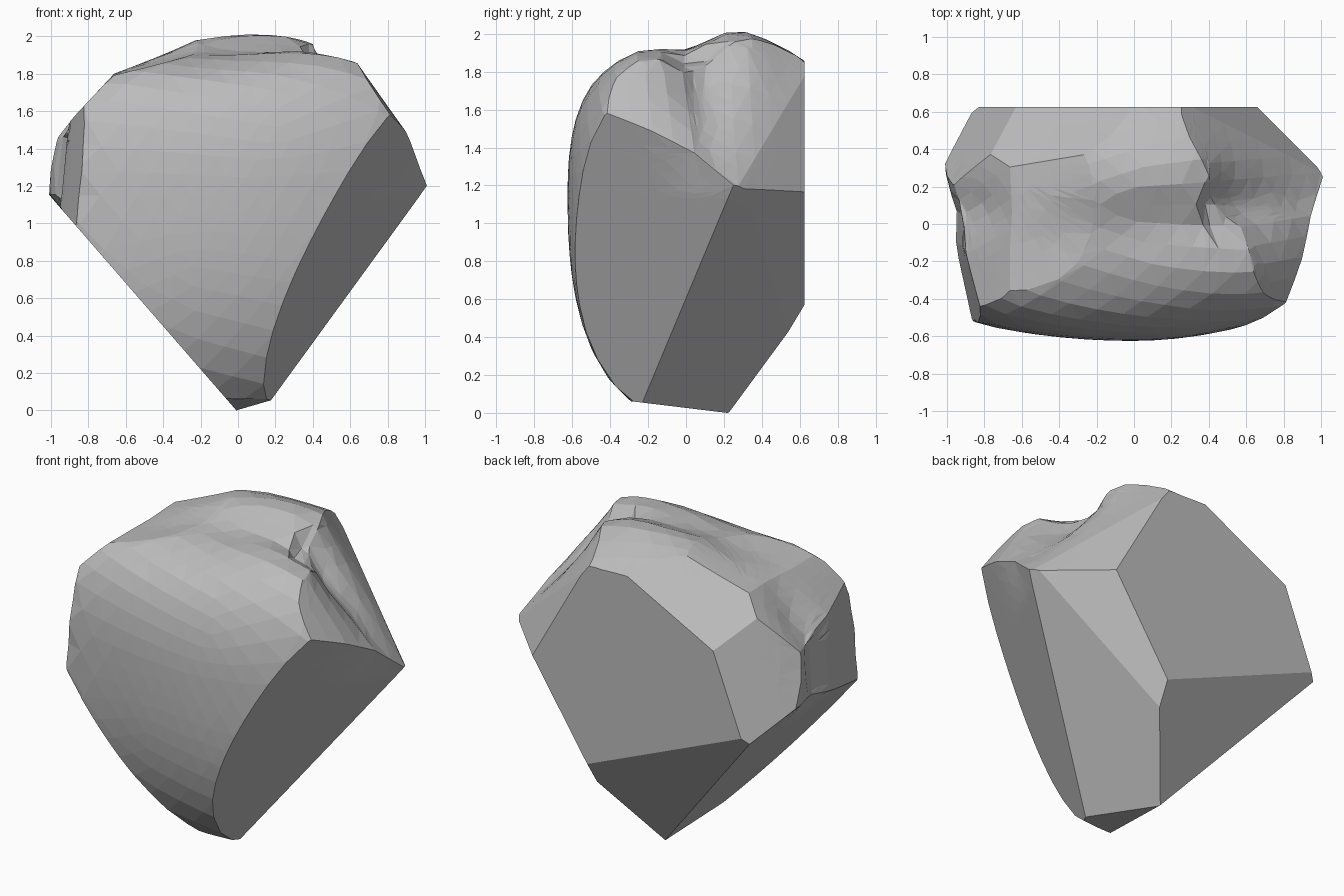
import bpy, bmesh, math
from mathutils import Vector

cube = bpy.data.objects.get("Cube")
if cube:
    bpy.data.objects.remove(cube, do_unlink=True)

stone = bpy.data.materials.new("grey_stone")
stone.use_nodes = True
colour = (0.5, 0.5, 0.5, 1)
stone.diffuse_color = colour
stone.node_tree.nodes["Principled BSDF"].inputs["Base Color"].default_value = colour

CENTRE = Vector((0, 0.1, 1.15))


def norm(values, power):
    return sum(abs(v) ** power for v in values) ** (1 / power)


def body_radius(d):
    # Blend a rounded front outline with a rounded side outline
    x = d.x / (1.1 if d.x > 0 else 1.0)
    y = d.y / (0.76 if d.y > 0 else 0.73)
    z = d.z / (0.87 if d.z > 0 else 1.2)
    across = norm((x, max(z, 0)), 2.5)
    along = norm((y, z), 2.5)
    return 1 / norm((across, along), 12)


def bell(value, middle, width):
    return math.exp(-((value - middle) / width) ** 2)


def ramp(value, start, end):
    return min(1, max(0, (value - start) / (end - start)))


# Rounded boulder body, bowed across the front
bm = bmesh.new()
bmesh.ops.create_icosphere(bm, subdivisions=4, radius=1)
for v in bm.verts:
    d = v.co.normalized()
    p = d * body_radius(d)
    if p.y < 0:
        p.y *= 1 - (0.3 if p.x > 0 else 0.18) * p.x ** 2
    v.co = p + CENTRE

# Broken faces: outward normal and distance from the origin
facets = [
    ((0, 1, 0), 0.62),                  # flat back
    ((-0.755, 0, -0.656), -0.002),      # lower left
    ((0.80, -0.46, -0.39), 0.237),      # lower right, front half
    ((0.74, 0.23, -0.635), 0.05),       # lower right, back half
    ((0.65, 0.63, -0.427), 0.328),      # right back corner
    ((-0.205, 0.846, -0.493), 0.186),   # lower back
    ((0.645, 0.669, 0.367), 1.275),     # upper right back
    ((0.694, 0.46, 0.552), 1.49),       # top right back
    ((0.82, -0.1, 0.57), 1.62),         # upper right
    ((-0.76, 0.58, 0.295), 1.285),      # left back
    ((-0.365, 0.61, 0.705), 1.69),      # upper left back
    ((-0.73, 0, 0.68), 1.70),           # upper left
    ((-0.35, 0, 0.937), 1.915),         # top left
    ((-0.965, -0.235, 0.09), 1.035),    # left side
    ((0, -0.12, -0.99), -0.026),        # underside
]
for normal, distance in facets:
    n = Vector(normal)
    bmesh.ops.bisect_plane(bm, geom=bm.verts[:] + bm.edges[:] + bm.faces[:],
                           dist=1e-5, plane_co=n * distance / n.length_squared,
                           plane_no=n, clear_outer=True)
    rim = [e for e in bm.edges if e.is_boundary]
    if rim:
        bmesh.ops.holes_fill(bm, edges=rim, sides=0)

# Even out the mesh so that broken faces can be worn down too
bmesh.ops.remove_doubles(bm, verts=bm.verts[:], dist=0.004)
bmesh.ops.triangulate(bm, faces=bm.faces[:])
for step in range(4):
    long_edges = [e for e in bm.edges if e.calc_length() > 0.16]
    bmesh.ops.subdivide_edges(bm, edges=long_edges, cuts=1)
    bmesh.ops.triangulate(bm, faces=bm.faces[:])

# Worn areas
for v in bm.verts:
    x, y, z = v.co
    top = ramp(z, 1.6, 1.85)
    # hollow down the left side
    if x < 0:
        v.co.x += 0.05 * ramp(x, -0.6, -0.85) * ramp(z, 0.95, 1.15) * bell(y, 0.07, 0.13)
    # hollow down the upper right side, deeper towards the top
    else:
        depth = 0.06 + 0.07 * ramp(z, 1.4, 1.8)
        push = depth * ramp(x, 0.36, 0.5) * ramp(z, 1.15, 1.4) * bell(y, 0.08, 0.17)
        v.co -= push * Vector((0.82, 0, 0.57))
    # crest towards the back, lower shoulder along the front
    v.co.z += 0.05 * top * bell(y, 0.28, 0.17) * bell(x, 0.15, 0.35)
    v.co.z -= 0.045 * top * bell(y, 0, 0.13) * ramp(x, -0.5, 0.3)
    shoulder = ramp(x, 0.45, -0.05) * ramp(x, -0.75, -0.3)
    v.co.z -= 0.05 * top * shoulder * ramp(y, 0.15, -0.1) * ramp(y, -0.6, -0.35)

bmesh.ops.recalc_face_normals(bm, faces=bm.faces[:])

# Set the stone on the ground, centred
for axis in range(3):
    low = min(v.co[axis] for v in bm.verts)
    high = max(v.co[axis] for v in bm.verts)
    shift = low if axis == 2 else (low + high) / 2
    for v in bm.verts:
        v.co[axis] -= shift

mesh = bpy.data.meshes.new("boulder")
bm.to_mesh(mesh)
bm.free()
mesh.materials.append(stone)
boulder = bpy.data.objects.new("boulder", mesh)
bpy.context.collection.objects.link(boulder)
